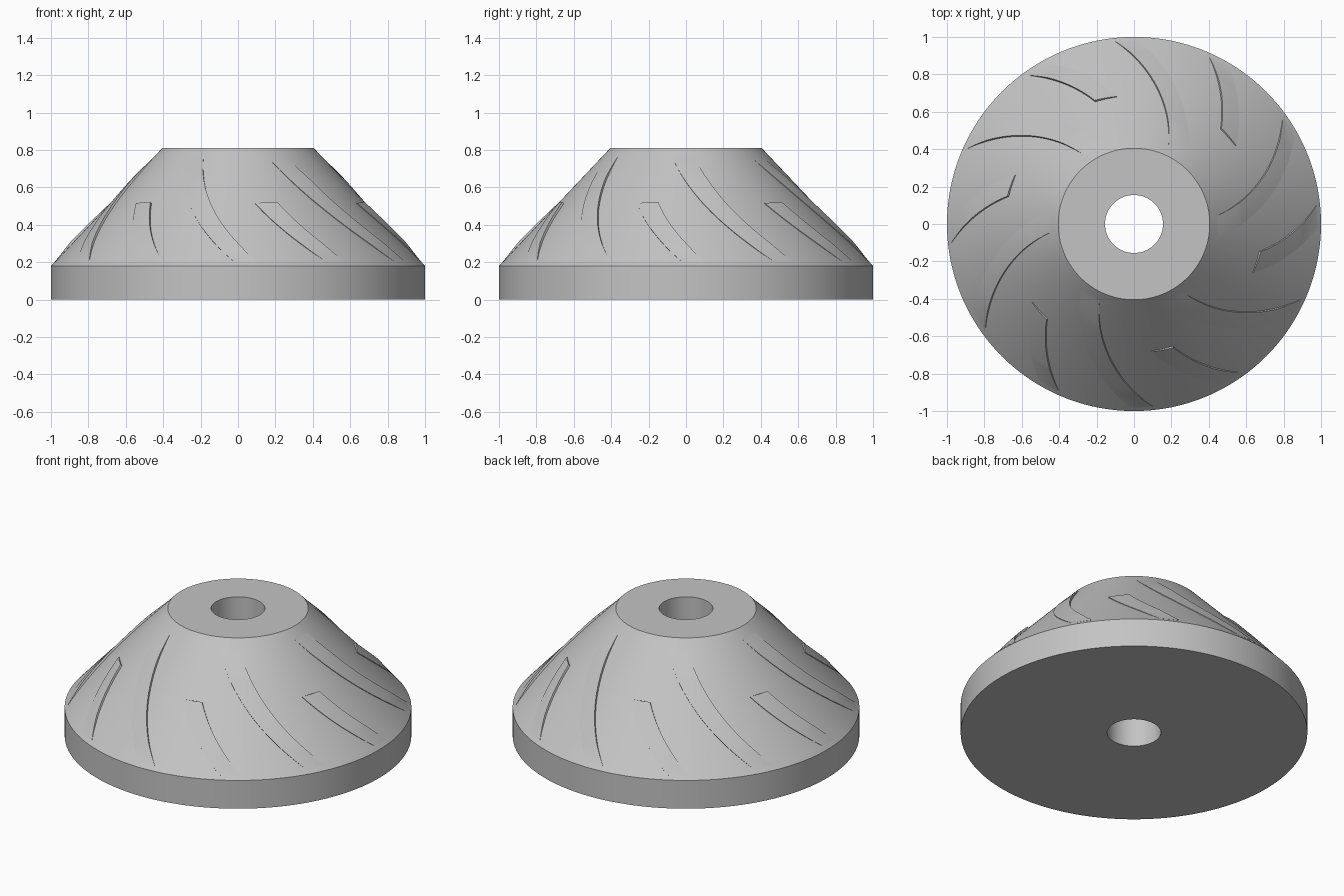
import bpy, bmesh, math
from mathutils import Vector

cube = bpy.data.objects.get("Cube")
if cube:
    bpy.data.objects.remove(cube, do_unlink=True)

grey = bpy.data.materials.new("plain grey")
grey.use_nodes = True
COLOUR = (0.55, 0.55, 0.55, 1)
grey.diffuse_color = COLOUR
shader = next(n for n in grey.node_tree.nodes if n.type == 'BSDF_PRINCIPLED')
shader.inputs["Base Color"].default_value = COLOUR

RIM_Z, TOP_Z = 0.18, 0.81
RIM_R, TOP_R, BORE_R = 1.0, 0.405, 0.155
SLOPE = (TOP_Z - RIM_Z) / (RIM_R - TOP_R)
NORMAL = Vector((SLOPE, 1)).normalized()   # (radial, vertical) off the cone


def finish(bm, name):
    bmesh.ops.recalc_face_normals(bm, faces=bm.faces)
    mesh = bpy.data.meshes.new(name)
    bm.to_mesh(mesh)
    bm.free()
    mesh.materials.append(grey)
    obj = bpy.data.objects.new(name, mesh)
    bpy.context.collection.objects.link(obj)
    bpy.ops.object.select_all(action='DESELECT')
    obj.select_set(True)
    bpy.context.view_layer.objects.active = obj
    bpy.ops.object.shade_smooth_by_angle(angle=math.radians(30))
    return obj


def skin(bm, rings, close_rings):
    """Join neighbouring rings of vertices with quads."""
    n = len(rings)
    for i in range(n if close_rings else n - 1):
        a, b = rings[i], rings[(i + 1) % n]
        for j in range(len(a)):
            k = (j + 1) % len(a)
            bm.faces.new((a[j], a[k], b[k], b[j]))


# Hub: rim, cone and through bore turned from one closed profile
def make_hub(segments=192):
    profile = [(BORE_R, 0), (RIM_R, 0), (RIM_R, RIM_Z), (TOP_R, TOP_Z), (BORE_R, TOP_Z)]
    bm = bmesh.new()
    rings = []
    for i in range(segments):
        a = math.tau * i / segments
        rings.append([bm.verts.new((r * math.cos(a), r * math.sin(a), z)) for r, z in profile])
    skin(bm, rings, True)
    finish(bm, "hub")


def sweep(r):
    """Angle of the leading blade edge at a given radius."""
    return math.radians(68.4 + 54 * (r - 0.506) + 21.7 * (r - 0.506) * (r - 0.802))


# Blade: a low curved rib lying on the cone, higher along its leading edge
def make_blade(name, turn, inner, fade_in, outer=0.98, stations=32, across=5):
    bm = bmesh.new()
    rings = []
    for i in range(stations + 1):
        r = inner + (outer - inner) * i / stations
        fade = min(1, (outer - r) / 0.1 + 0.1)
        if fade_in:
            fade = min(fade, (r - inner) / 0.12)
        top, under = [], []
        for j in range(across + 1):
            t = j / across
            a = turn + sweep(r) - t * 0.12 / r
            z = RIM_Z + (RIM_R - r) * SLOPE
            for row, h in ((top, fade * (0.012 - 0.008 * t)), (under, -0.01)):
                rr = r + NORMAL.x * h
                row.append(bm.verts.new((rr * math.cos(a), rr * math.sin(a), z + NORMAL.y * h)))
        rings.append(top + under[::-1])
    skin(bm, rings, False)
    bm.faces.new(rings[0])
    bm.faces.new(rings[-1])
    finish(bm, name)


make_hub()
for n in range(6):
    turn = n * math.tau / 6
    make_blade(f"main_blade_{n + 1}", turn, 0.45, True)
    make_blade(f"short_blade_{n + 1}", turn + math.tau / 12, 0.685, False)
